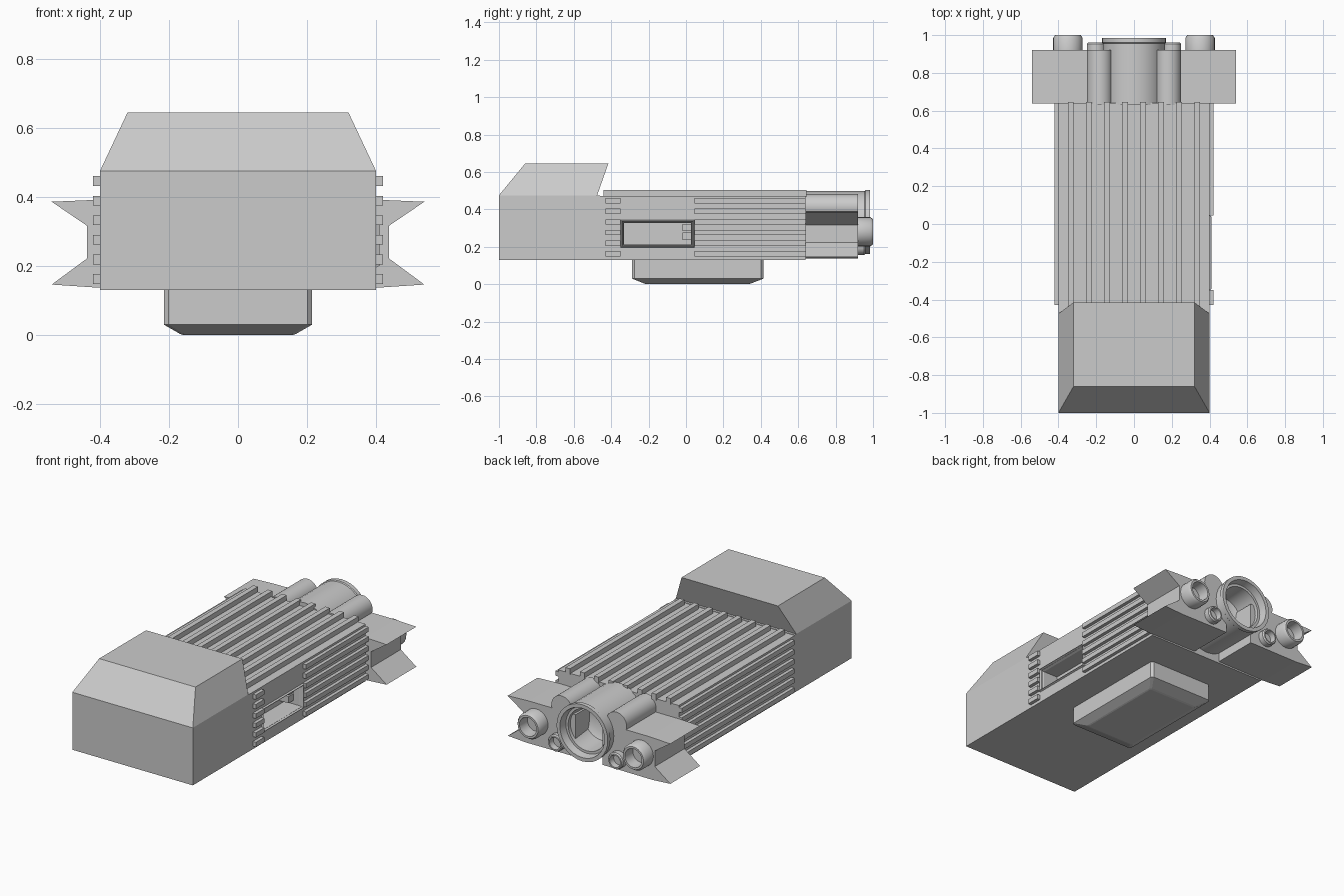
import bpy, bmesh, math
from mathutils import Vector

if "Cube" in bpy.data.objects:
    bpy.data.objects.remove(bpy.data.objects["Cube"])


def finish(name, bm, smooth=False):
    bmesh.ops.recalc_face_normals(bm, faces=bm.faces[:])
    me = bpy.data.meshes.new(name)
    bm.to_mesh(me)
    bm.free()
    ob = bpy.data.objects.new(name, me)
    bpy.context.collection.objects.link(ob)
    if smooth:
        bpy.ops.object.select_all(action='DESELECT')
        ob.select_set(True)
        bpy.context.view_layer.objects.active = ob
        bpy.ops.object.shade_smooth_by_angle(angle=math.radians(35))
    return ob


def loft(name, rings, cap_start=True, cap_end=True, smooth=False):
    """Skin a list of equal-length closed rings of points."""
    bm = bmesh.new()
    loops = [[bm.verts.new(p) for p in r] for r in rings]
    n = len(loops[0])
    for a, b in zip(loops, loops[1:]):
        for i in range(n):
            j = (i + 1) % n
            bm.faces.new((a[i], a[j], b[j], b[i]))
    if cap_start:
        bm.faces.new(loops[0])
    if cap_end:
        bm.faces.new(loops[-1])
    return finish(name, bm, smooth)


def boxes(name, spans):
    """One mesh from boxes given as (x0, x1, y0, y1, z0, z1)."""
    bm = bmesh.new()
    for x0, x1, y0, y1, z0, z1 in spans:
        vs = bmesh.ops.create_cube(bm, size=1)['verts']
        bmesh.ops.scale(bm, vec=(x1 - x0, y1 - y0, z1 - z0), verts=vs)
        bmesh.ops.translate(bm, vec=((x0 + x1) / 2, (y0 + y1) / 2, (z0 + z1) / 2), verts=vs)
    return finish(name, bm)


def rect(x0, x1, y0, y1, z):
    return [(x0, y0, z), (x1, y0, z), (x1, y1, z), (x0, y1, z)]


def turned(name, x, z, profile, n=32):
    """Revolve (radius, y) pairs about an axis parallel to y."""
    rings = [[(x + r * math.cos(i * math.tau / n), y, z + r * math.sin(i * math.tau / n))
              for i in range(n)] for r, y in profile]
    return loft(name, rings, smooth=True)


# Cab: vertical lower block and tapered roof leaning back
boxes("cab_lower", [(-.4, .4, -1, -.46, .13, .475)])
loft("cab_roof", [rect(-.4, .4, -1, -.475, .475), rect(-.32, .32, -.86, -.415, .645)])

# Main body with an opening cut for the side recess
body = boxes("main_body", [(-.4, .4, -.47, .64, .13, .472)])
cutter = boxes("recess_cutter", [(.285, .5, -.335, .03, .208, .332)])
cutter.hide_render = True
mod = body.modifiers.new("recess", 'BOOLEAN')
mod.operation = 'DIFFERENCE'
mod.solver = 'EXACT'
mod.object = cutter
bpy.context.view_layer.objects.active = body
bpy.ops.object.modifier_apply(modifier=mod.name)
bpy.data.objects.remove(cutter)

# Raised bevelled frame around the recess
loft("recess_frame", [[(x, -.35 + d, .195 + d), (x, .045 - d, .195 + d),
                       (x, .045 - d, .345 - d), (x, -.35 + d, .345 - d)]
                      for x, d in [(.398, 0), (.41, .005), (.41, .008), (.385, .018), (.29, .018)]],
     cap_start=False)
boxes("recess_clamps", [(.29, .35, -.02, .027, .235, .275), (.29, .35, -.02, .027, .283, .322)])

# Ribs on the roof deck and both sides
boxes("deck_ribs", [(s * (.0477 + .0955 * i) - .015, s * (.0477 + .0955 * i) + .015,
                     -.44, .645, .465, .502) for i in range(4) for s in (-1, 1)])
rib_z = [.162 + .0568 * i for i in range(6)]
boxes("left_ribs", [(-.42, -.39, -.43, .64, z - .014, z + .014) for z in rib_z])
boxes("right_ribs", [(.39, .42, y0, y1, z - .014, z + .014)
                     for z in rib_z for y0, y1 in ((-.43, -.35), (.045, .64))])


# Underside pod with clipped corners and sloped lower rim
def clipped(x, y0, y1, z, c):
    return [(-x + c, y0, z), (x - c, y0, z), (x, y0 + c, z), (x, y1 - c, z),
            (x - c, y1, z), (-x + c, y1, z), (-x, y1 - c, z), (-x, y0 + c, z)]


loft("belly_pod", [clipped(.215, -.29, .415, .135, .014),
                   clipped(.215, -.29, .415, .03, .014),
                   clipped(.168, -.222, .347, .003, .01),
                   clipped(.16, -.21, .335, 0, .01)])

# Rear engine group, mirrored left and right
wing = [(.09, .14), (.42, .138), (.54, .146), (.437, .222), (.437, .316),
        (.54, .386), (.40, .392), (.09, .392)]
for side, s in (("left", -1), ("right", 1)):
    loft(side + "_engine_wing", [[(s * x, y, z) for x, z in wing] for y in (.638, .92)])
    turned(side + "_upper_tube", s * .182, .413, [(.068, .63), (.068, .92)])
    turned(side + "_large_nozzle", s * .35, .28,
           [(.078, .91), (.078, .985), (.068, 1), (.056, 1), (.052, .93)], 24)
    turned(side + "_small_nozzle", s * .2, .205,
           [(.05, .91), (.05, .952), (.044, .96), (.036, .96), (.033, .925)], 20)

# Central thruster with stepped hollow bore
turned("main_thruster", 0, .332,
       [(.165, .63), (.165, .955), (.17, .96), (.17, .985), (.148, .985), (.14, .94),
        (.125, .94), (.115, .80), (.08, .78)])
